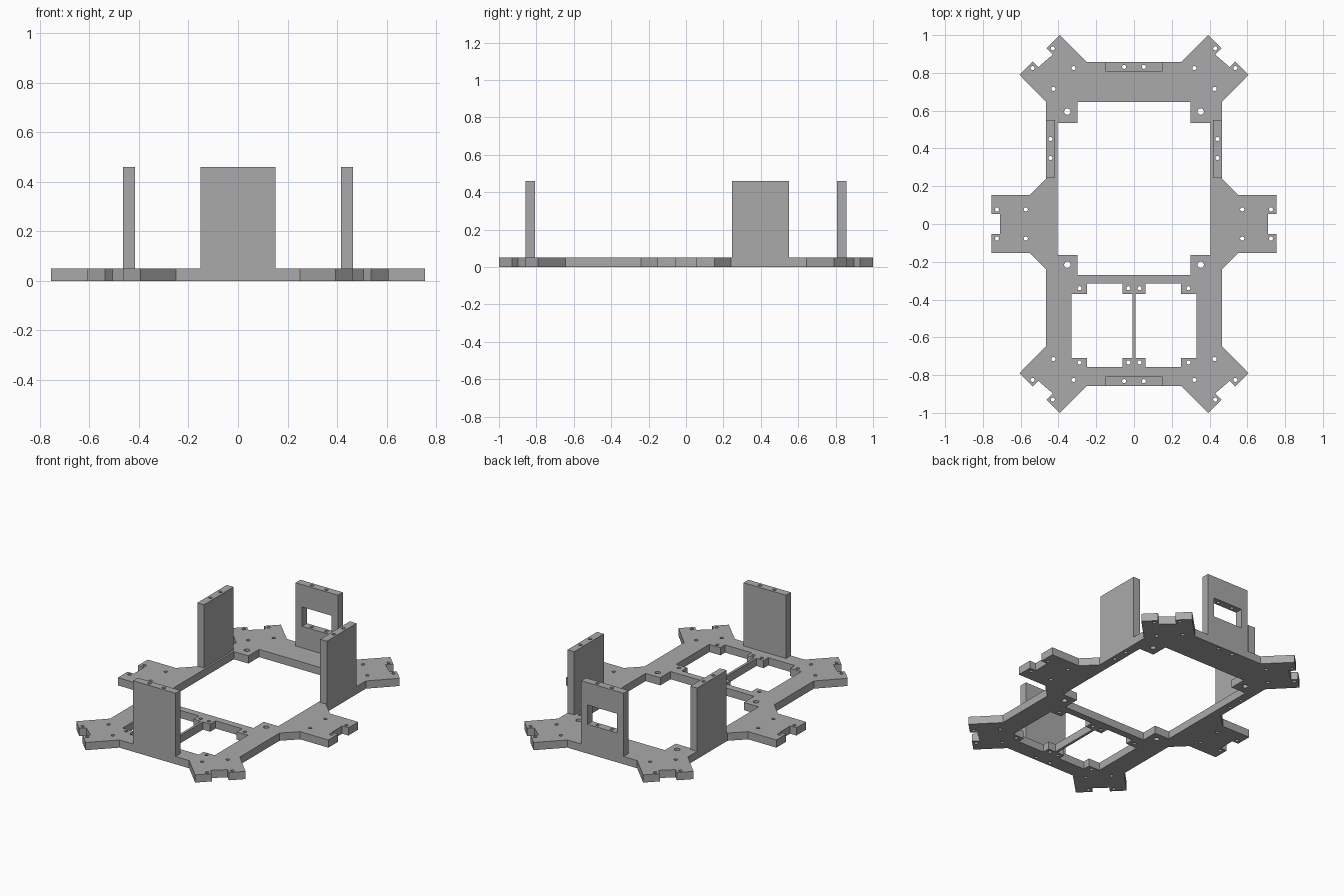
import bpy, bmesh, math
from mathutils import Matrix

if "Cube" in bpy.data.objects:
    bpy.data.objects.remove(bpy.data.objects["Cube"])

grey = bpy.data.materials.new("plain grey")
grey.use_nodes = True
grey.diffuse_color = (0.4, 0.4, 0.4, 1)
grey.node_tree.nodes["Principled BSDF"].inputs["Base Color"].default_value = grey.diffuse_color

THICK, TOP = 0.05, 0.46
SMALL, BIG = 0.011, 0.017


def circle(x, y, r, n=16):
    return [(x + r * math.cos(2 * math.pi * i / n), y + r * math.sin(2 * math.pi * i / n))
            for i in range(n)]


def rect(x0, x1, y0, y1):
    return [(x0, y0), (x1, y0), (x1, y1), (x0, y1)]


def flip_x(points):
    return [(-x, y) for x, y in reversed(points)]


def flip_y(points):
    return [(x, -y) for x, y in reversed(points)]


def slab(name, loops, z0, z1):
    """Extrude an outline with holes between two heights."""
    curve = bpy.data.curves.new(name, "CURVE")
    curve.dimensions, curve.fill_mode = "2D", "BOTH"
    curve.extrude = (z1 - z0) / 2
    for loop in loops:
        spline = curve.splines.new("POLY")
        spline.points.add(len(loop) - 1)
        for p, (x, y) in zip(spline.points, loop):
            p.co = (x, y, 0, 1)
        spline.use_cyclic_u = True
    temp = bpy.data.objects.new("temp", curve)
    bpy.context.collection.objects.link(temp)
    bpy.context.view_layer.update()
    graph = bpy.context.evaluated_depsgraph_get()
    mesh = bpy.data.meshes.new_from_object(temp.evaluated_get(graph))
    bpy.data.objects.remove(temp)
    bm = bmesh.new()
    bm.from_mesh(mesh)
    bmesh.ops.remove_doubles(bm, verts=bm.verts, dist=1e-5)
    bmesh.ops.transform(bm, verts=bm.verts, matrix=Matrix.Translation((0, 0, (z0 + z1) / 2)))
    bmesh.ops.recalc_face_normals(bm, faces=bm.faces)
    for f in bm.faces:
        f.smooth = False
    bm.to_mesh(mesh)
    bm.free()
    mesh.name = name
    mesh.materials.clear()
    mesh.materials.append(grey)
    obj = bpy.data.objects.new(name, mesh)
    bpy.context.collection.objects.link(obj)
    return obj


# Outer outline: one quarter with a notched corner arm and half a side arm
quarter = [(0.25, 0.857), (0.393, 1.0), (0.463, 0.93), (0.43, 0.897), (0.507, 0.83),
           (0.537, 0.86), (0.607, 0.79), (0.465, 0.645), (0.465, 0.24), (0.553, 0.153),
           (0.755, 0.153), (0.755, 0.053), (0.71, 0.053)]
half = quarter + flip_y(quarter)
outline = half + flip_x(half)

# Main opening with tabbed corners
side = [(0.3, 0.645), (0.3, 0.535), (0.405, 0.535), (0.405, -0.165), (0.3, -0.165), (0.3, -0.27)]
opening = side + flip_x(side)

# Twin front windows, with a tab in every corner
window = [(0.06, -0.315), (0.25, -0.315), (0.25, -0.37), (0.33, -0.37), (0.33, -0.71),
          (0.25, -0.71), (0.25, -0.757), (0.06, -0.757), (0.06, -0.71), (0.008, -0.71),
          (0.008, -0.37), (0.06, -0.37)]

# Screw holes, listed on one side and mirrored
arm_holes = [(0.43, 0.93), (0.537, 0.825), (0.32, 0.825), (0.427, 0.715),
             (0.573, 0.077), (0.725, 0.077)]
holes = [circle(x, y * s, SMALL) for x, y in arm_holes for s in (1, -1)]
holes += [circle(x, y, SMALL) for x in (0.03, 0.288) for y in (-0.34, -0.733)]
holes += [circle(0.353, y, BIG) for y in (0.595, -0.215)]
end_holes = {s: [circle(x, s * 0.832, SMALL) for x in (-0.052, 0.052)] for s in (1, -1)}
side_holes = [circle(0.442, y, SMALL) for y in (0.35, 0.45)]
holes += side_holes
mirrored = [window] + holes
slab("base_frame", [outline, opening] + mirrored + [flip_x(p) for p in mirrored]
     + end_holes[1] + end_holes[-1], 0, THICK)

# Upright walls with vertical screw holes
left = [rect(0.417, 0.465, 0.247, 0.55)] + side_holes
slab("left_wall", left, THICK, TOP)
slab("right_wall", [flip_x(p) for p in left], THICK, TOP)
slab("front_wall", [rect(-0.152, 0.152, -0.857, -0.807)] + end_holes[-1], THICK, TOP)
back = slab("back_wall", [rect(-0.152, 0.152, 0.807, 0.857)] + end_holes[1], THICK, TOP)

# Rectangular window through the back wall
cutter = slab("window_cutter", [rect(-0.105, 0.105, 0.75, 0.9)], 0.19, 0.315)
cut = back.modifiers.new("window", "BOOLEAN")
cut.operation, cut.solver, cut.object = "DIFFERENCE", "EXACT", cutter
bpy.context.view_layer.objects.active = back
bpy.ops.object.modifier_apply(modifier="window")
bpy.data.objects.remove(cutter)
